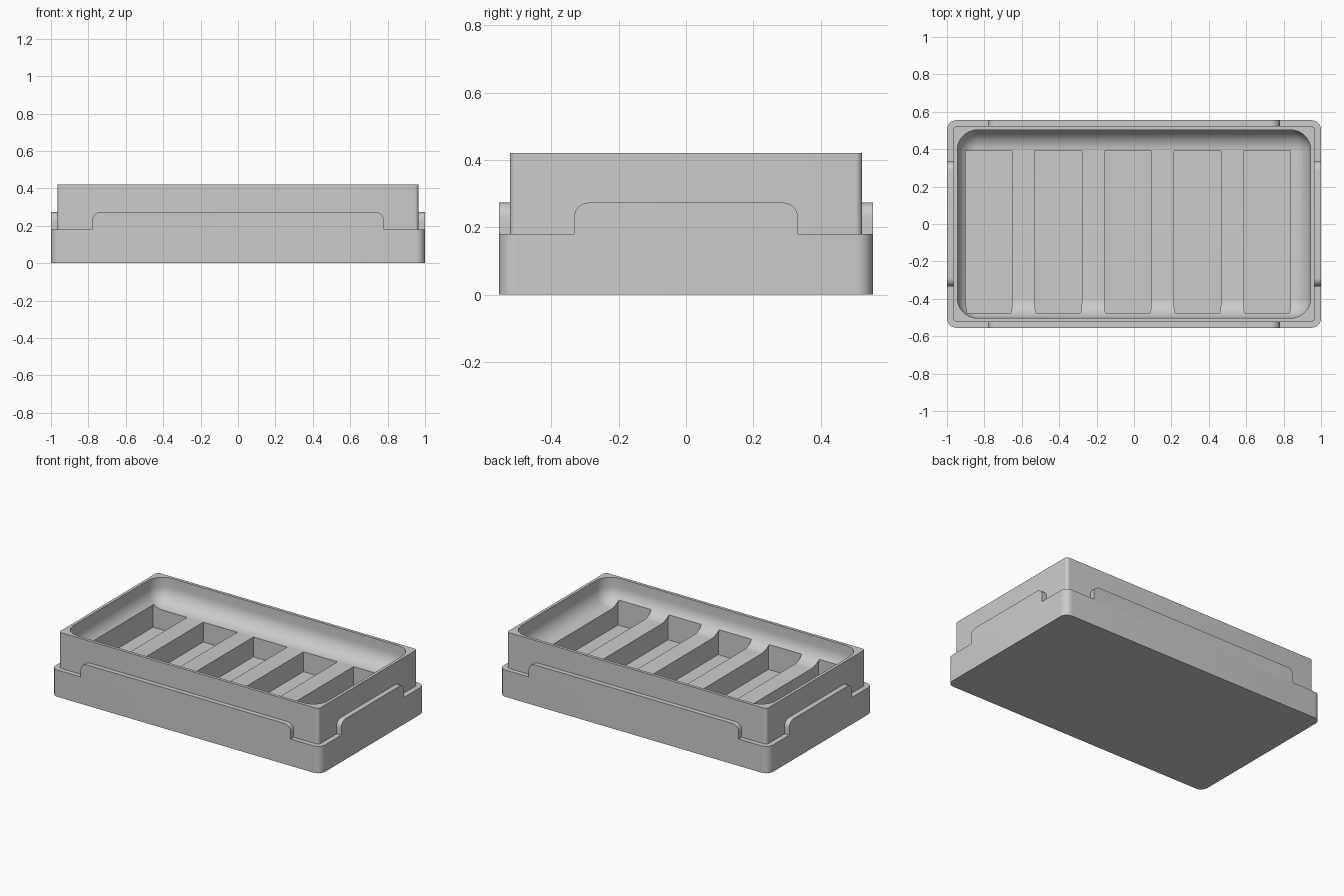
import bpy, bmesh, math

if "Cube" in bpy.data.objects:
    bpy.data.objects.remove(bpy.data.objects["Cube"])

grey = bpy.data.materials.new("plain_grey")
grey.use_nodes = True
colour = (0.6, 0.6, 0.6, 1)
grey.diffuse_color = colour
grey.node_tree.nodes["Principled BSDF"].inputs["Base Color"].default_value = colour

BASE_X, BASE_Y = 1.0, 0.555
BODY_X, BODY_Y = 0.965, 0.523
CAVITY_X, CAVITY_Y = 0.945, 0.503
LEDGE_Z, TAB_Z, TOP_Z = 0.18, 0.273, 0.42
FLOOR_Z, POCKET_Z, FILLET = 0.253, 0.12, 0.108


def add_object(name, bm):
    bmesh.ops.recalc_face_normals(bm, faces=bm.faces)
    mesh = bpy.data.meshes.new(name)
    bm.to_mesh(mesh)
    bm.free()
    mesh.materials.append(grey)
    obj = bpy.data.objects.new(name, mesh)
    bpy.context.collection.objects.link(obj)
    return obj


def smooth(obj):
    bpy.ops.object.select_all(action="DESELECT")
    obj.select_set(True)
    bpy.context.view_layer.objects.active = obj
    bpy.ops.object.shade_smooth_by_angle(angle=math.radians(20))


def rounded_rect(hx, hy, r, z, steps=8):
    points = []
    for corner, (sx, sy) in enumerate([(1, 1), (-1, 1), (-1, -1), (1, -1)]):
        for i in range(steps + 1):
            a = math.pi / 2 * (corner + i / steps)
            points.append((sx * (hx - r) + r * math.cos(a),
                           sy * (hy - r) + r * math.sin(a), z))
    return points


def extrude_outline(bm, points, offset):
    face = bm.faces.new([bm.verts.new(p) for p in points])
    grown = bmesh.ops.extrude_face_region(bm, geom=[face], use_keep_orig=True)
    moved = [v for v in grown["geom"] if isinstance(v, bmesh.types.BMVert)]
    bmesh.ops.translate(bm, verts=moved, vec=(0, offset, 0))


# Tray: outer base, ledge, raised body and filleted cavity in one loft
rings = [rounded_rect(BASE_X, BASE_Y, 0.05, 0),
         rounded_rect(BASE_X, BASE_Y, 0.05, LEDGE_Z),
         rounded_rect(BODY_X, BODY_Y, 0.02, LEDGE_Z),
         rounded_rect(BODY_X, BODY_Y, 0.02, TOP_Z),
         rounded_rect(CAVITY_X, CAVITY_Y, FILLET, TOP_Z)]
for i in range(9):
    a = math.pi / 2 * i / 8
    inset = FILLET * (1 - math.cos(a))
    rings.append(rounded_rect(CAVITY_X - inset, CAVITY_Y - inset,
                              max(FILLET - inset, 0.003),
                              FLOOR_Z + FILLET * (1 - math.sin(a))))
bm = bmesh.new()
loops = [[bm.verts.new(p) for p in ring] for ring in rings]
for low, high in zip(loops, loops[1:]):
    for i in range(len(low)):
        j = (i + 1) % len(low)
        bm.faces.new((low[i], low[j], high[j], high[i]))
bm.faces.new(loops[0])
bm.faces.new(loops[-1])
tray = add_object("tray", bm)

# Five flat-bottomed pockets, narrowing slightly where they cut the fillet
bm = bmesh.new()
front, back, half, neck, pitch = -0.475, 0.39, 0.126, 0.112, 0.372
for n in range(-2, 3):
    x = -0.033 + n * pitch
    outline = [(x - half, POCKET_Z), (x + half, POCKET_Z), (x + half, FLOOR_Z + 0.003),
               (x + neck, 0.33), (x - neck, 0.33), (x - half, FLOOR_Z + 0.003)]
    extrude_outline(bm, [(u, front, z) for u, z in outline], back - front)
cutter = add_object("pocket_cutter", bm)
cutter.hide_render = True
cut = tray.modifiers.new("pockets", "BOOLEAN")
cut.operation = "DIFFERENCE"
cut.solver = "EXACT"
cut.object = cutter
bpy.context.view_layer.objects.active = tray
bpy.ops.object.modifier_apply(modifier=cut.name)
bpy.data.objects.remove(cutter)
smooth(tray)


# Raised tabs, flush with the base, with rounded upper corners
def tab(name, half_width, outer, depth, turn):
    r = 0.045
    outline = [(-half_width, LEDGE_Z), (half_width, LEDGE_Z)]
    for side in (0, 1):
        for i in range(9):
            a = math.pi / 2 * (side + i / 8)
            cx = (half_width - r) * (1 - 2 * side)
            outline.append((cx + r * math.cos(a), TAB_Z - r + r * math.sin(a)))
    bm = bmesh.new()
    extrude_outline(bm, [(u, -outer, z) for u, z in outline], depth)
    obj = add_object(name, bm)
    obj.rotation_euler.z = turn
    smooth(obj)


tab("front_tab", 0.78, BASE_Y, 0.034, 0)
tab("back_tab", 0.78, BASE_Y, 0.034, math.pi)
tab("left_tab", 0.333, BASE_X, 0.038, math.pi / 2)
tab("right_tab", 0.333, BASE_X, 0.038, -math.pi / 2)
